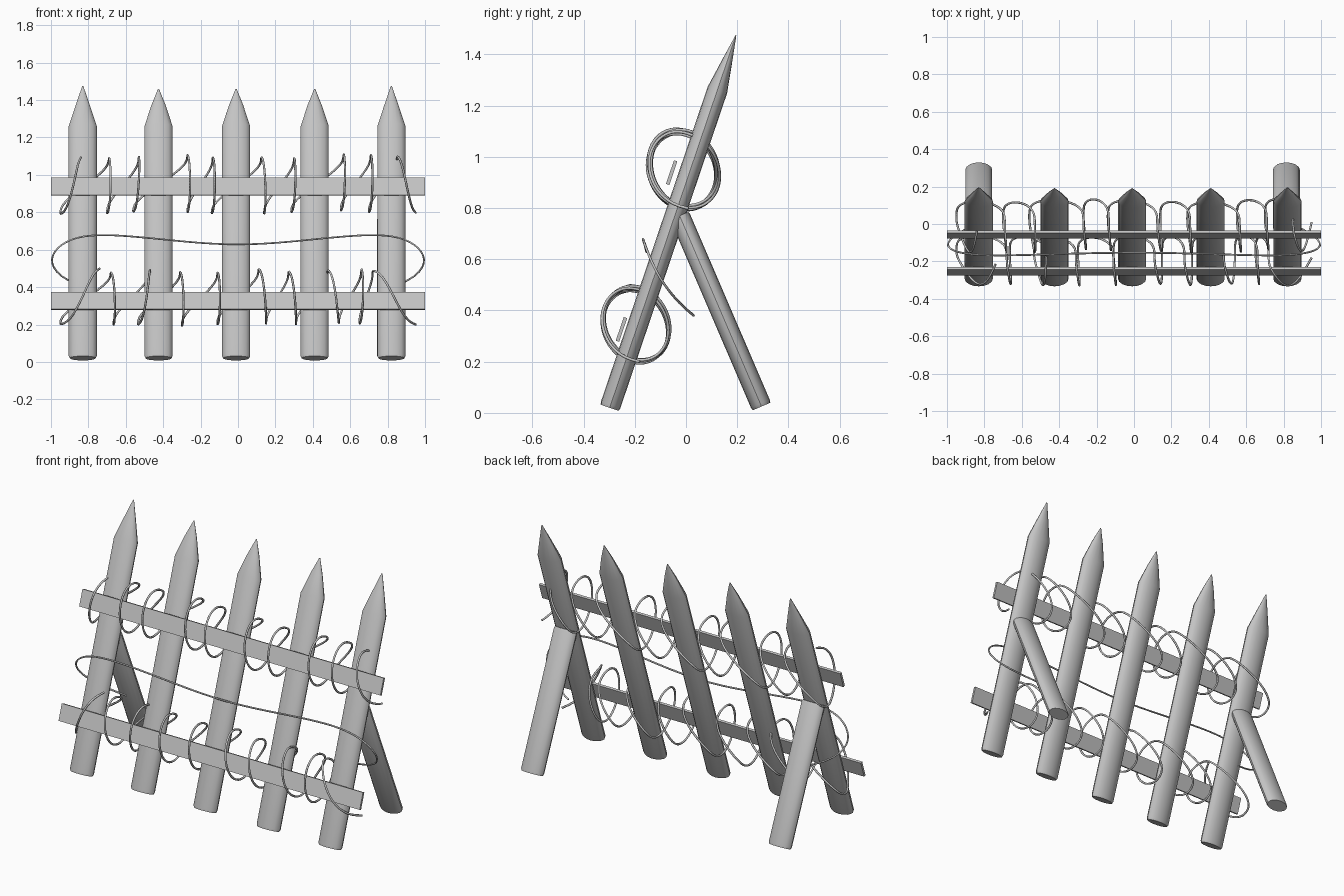
import bpy, math, random
from mathutils import Vector, Matrix

random.seed(4)
cube = bpy.data.objects.get("Cube")
if cube:
    bpy.data.objects.remove(cube)

grey = bpy.data.materials.new("plain_grey")
grey.use_nodes = True
grey.diffuse_color = (0.55, 0.55, 0.55, 1)
grey.node_tree.nodes["Principled BSDF"].inputs["Base Color"].default_value = (0.55, 0.55, 0.55, 1)


def finish(name, verts, faces, angle=35):
    mesh = bpy.data.meshes.new(name)
    mesh.from_pydata(verts, [], faces)
    mesh.materials.append(grey)
    obj = bpy.data.objects.new(name, mesh)
    bpy.context.collection.objects.link(obj)
    bpy.ops.object.select_all(action="DESELECT")
    bpy.context.view_layer.objects.active = obj
    obj.select_set(True)
    bpy.ops.object.shade_smooth_by_angle(angle=math.radians(angle))
    return obj


def pole(name, base, top, half_w, half_d, rings, sides=16):
    """Flattened round pole; rings are (distance along the axis, scale)."""
    base, top = Vector(base), Vector(top)
    axis = (top - base).normalized()
    side = Vector((1, 0, 0))
    depth = axis.cross(side)
    verts, faces = [], []
    for t, s in rings:
        for i in range(sides):
            a = math.tau * i / sides
            verts.append(base + axis * t + side * half_w * s * math.cos(a) + depth * half_d * s * math.sin(a))
    for r in range(len(rings) - 1):
        for i in range(sides):
            j = (i + 1) % sides
            a, b = r * sides, (r + 1) * sides
            faces.append((a + i, a + j, b + j, b + i))
    faces.append(tuple(reversed(range(sides))))
    faces.append(tuple(range((len(rings) - 1) * sides, len(rings) * sides)))
    return finish(name, verts, faces)


def wire(name, points, radius=0.006):
    curve = bpy.data.curves.new(name, "CURVE")
    curve.dimensions = "3D"
    curve.bevel_depth = radius
    curve.bevel_resolution = 1
    curve.use_fill_caps = True
    curve.resolution_u = 4
    spline = curve.splines.new("NURBS")
    spline.points.add(len(points) - 1)
    for p, co in zip(spline.points, points):
        p.co = (*co, 1)
    spline.order_u = 4
    spline.use_endpoint_u = True
    curve.materials.append(grey)
    obj = bpy.data.objects.new(name, curve)
    bpy.context.collection.objects.link(obj)


# Leaning pickets with sharpened tips
LEAN = math.atan(0.339)
up = Vector((0, math.sin(LEAN), math.cos(LEAN)))
for i, x in enumerate((-0.83, -0.425, -0.01, 0.41, 0.82)):
    base = Vector((x, -0.298, 0.02))
    length = 1.536 if i in (0, 4) else 1.52
    pole(f"picket_{i + 1}", base, base + up, 0.075, 0.04,
         [(0, 0.93), (0.012, 1), (1.31, 1), (1.43, 0.5), (length, 0.04)])

# Rear support legs
for name, x in (("right", -0.83), ("left", 0.815)):
    foot, head = Vector((x, 0.295, 0.025)), Vector((x, -0.025, 0.77))
    n = (head - foot).length
    pole(f"{name}_support_leg", foot, head, 0.072, 0.04, [(0, 0.93), (0.012, 1), (n - 0.01, 1), (n, 0.93)])

# Flat rails, tilted with the pickets
for name, y, z in (("upper", -0.056, 0.938), ("lower", -0.252, 0.326)):
    bpy.ops.mesh.primitive_cube_add(size=1, location=(0, y, z))
    rail = bpy.context.object
    rail.name = f"{name}_rail"
    rail.data.transform(Matrix.Rotation(-LEAN, 4, "X") @ Matrix.Diagonal((2, 0.014, 0.098, 1)))
    rail.data.materials.append(grey)


# Wire coils: each turn stays narrow, then steps along behind the pickets
def coil(name, y, z, radius, tops, bottoms):
    points, steps = [], 16
    wobble = [(random.uniform(-0.012, 0.012), random.uniform(-0.012, 0.012)) for _ in range(len(tops) + 1)]
    for k in range(len(tops) - 1):
        for s in range(steps):
            t = s / steps
            a = math.tau * t
            if t < 0.5:
                f = t * 2
                x = tops[k] + (bottoms[k] - tops[k]) * f + 0.014 * math.sin(a)
            else:
                f = t * 2 - 1
                f = min(1, max(0, (f - 0.2) / 0.6))
                f = f * f * (3 - 2 * f)
                x = bottoms[k] + (tops[k + 1] - bottoms[k]) * f
            w = [p + (q - p) * t for p, q in zip(wobble[k], wobble[k + 1])]
            # The loops lean slightly with the fence
            points.append((x, y + w[0] - radius * math.sin(a) - 0.02 * math.cos(a),
                           z + w[1] + radius * 1.12 * math.cos(a)))
    # Closing half turn at the far end
    for s in range(9):
        a = math.pi * s / 8
        points.append((tops[-1] + (bottoms[-1] - tops[-1]) * s / 8,
                       y - radius * math.sin(a) - 0.02 * math.cos(a), z + radius * 1.12 * math.cos(a)))
    wire(name, points)


coil("upper_wire_coil", -0.01, 0.95, 0.136,
     (-0.84, -0.69, -0.53, -0.27, -0.135, 0.125, 0.30, 0.565, 0.71, 0.85),
     (-0.95, -0.70, -0.56, -0.27, -0.14, 0.14, 0.285, 0.55, 0.70, 0.95))
coil("lower_wire_coil", -0.2, 0.345, 0.13,
     (-0.74, -0.68, -0.47, -0.31, -0.11, 0.11, 0.27, 0.48, 0.66, 0.72),
     (-0.95, -0.665, -0.535, -0.30, -0.11, 0.15, 0.31, 0.54, 0.65, 0.95))

# Loose middle wire, curling back around the end pickets
half = [(0.76, 0.03, 0.38), (0.9, -0.02, 0.42), (1.01, -0.09, 0.5), (0.99, -0.14, 0.6),
        (0.88, -0.165, 0.67), (0.7, -0.17, 0.685), (0.4, -0.16, 0.655)]
wire("middle_wire", [(-x, y, z) for x, y, z in half] + [(0, -0.15, 0.615)] + half[::-1], 0.005)
